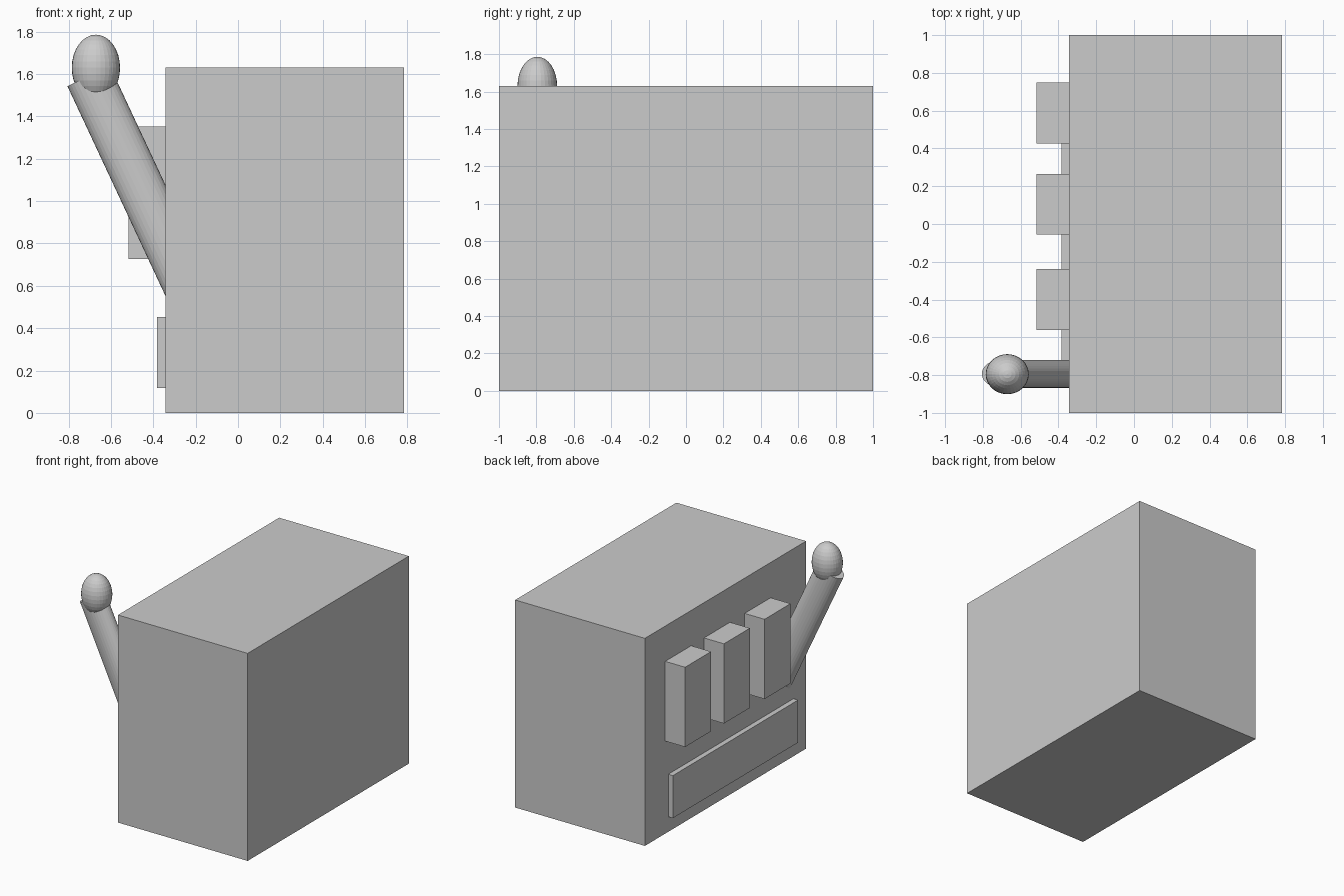
import bpy
from mathutils import Vector

if "Cube" in bpy.data.objects:
    bpy.data.objects.remove(bpy.data.objects["Cube"])


def box(name, x, y, z):
    """Box from (min, max) ranges on each axis."""
    bpy.ops.mesh.primitive_cube_add(size=1, location=[sum(r) / 2 for r in (x, y, z)])
    ob = bpy.context.object
    ob.name = name
    ob.scale = [r[1] - r[0] for r in (x, y, z)]
    bpy.ops.object.transform_apply(location=False, rotation=False, scale=True)
    return ob


FACE = -0.343   # cabinet face carrying the reels
EMBED = -0.30   # attached parts sink slightly into the cabinet

# Cabinet
box("cabinet", (FACE, 0.784), (-1, 1), (0, 1.63))

# Row of three reels
for i, y in enumerate((0.587, 0.105, -0.399)):
    box(f"reel_{i + 1}", (-0.516, EMBED), (y - 0.161, y + 0.161), (0.727, 1.353))

# Payout tray
box("payout_tray", (-0.383, EMBED), (-0.845, 0.71), (0.118, 0.452))

# Slanted lever with an oval section
top, bottom = Vector((-0.705, -0.793, 1.59)), Vector((-0.22, -0.793, 0.552))
axis = top - bottom
bpy.ops.mesh.primitive_cylinder_add(vertices=32, radius=1, depth=axis.length,
                                    location=(top + bottom) / 2)
lever = bpy.context.object
lever.name = "lever_arm"
lever.scale = (0.074, 0.111, 1)
bpy.ops.object.transform_apply(location=False, rotation=False, scale=True)
lever.rotation_euler = axis.to_track_quat('Z', 'Y').to_euler()

# Egg-shaped lever knob
bpy.ops.mesh.primitive_uv_sphere_add(segments=32, ring_count=16, radius=1,
                                     location=(-0.671, -0.795, 1.63))
knob = bpy.context.object
knob.name = "lever_knob"
knob.scale = (0.114, 0.106, 0.156)
bpy.ops.object.transform_apply(location=False, rotation=False, scale=True)
